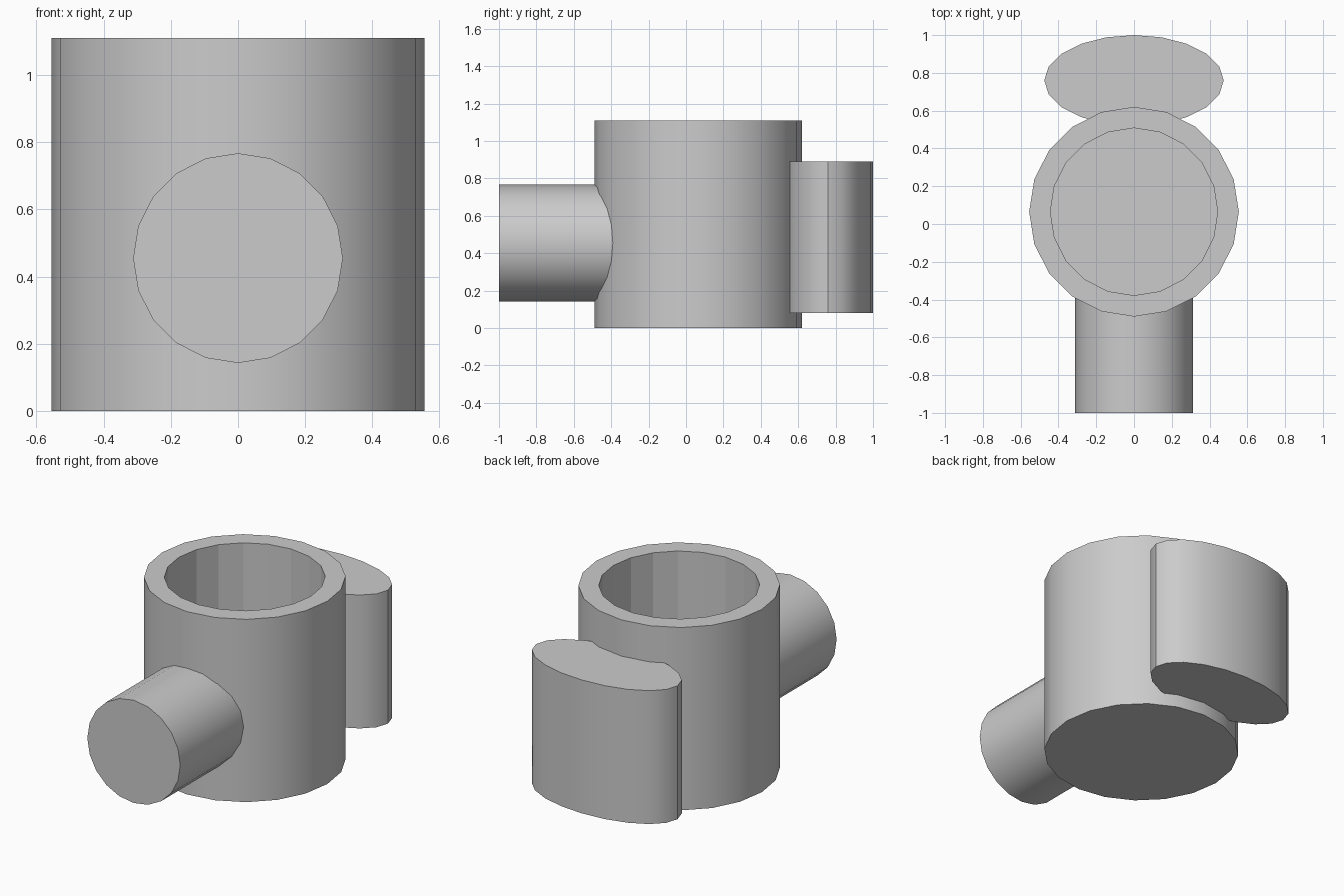
import bpy, bmesh
from math import sin, cos, pi, radians

if "Cube" in bpy.data.objects:
    bpy.data.objects.remove(bpy.data.objects["Cube"])

SIDES = 20


def ring(bm, rx, ry, z):
    """One 20-sided loop of vertices at height z."""
    return [bm.verts.new((rx * cos(2 * pi * i / SIDES),
                          ry * sin(2 * pi * i / SIDES), z)) for i in range(SIDES)]


def stack(name, profile, location, tilt=0.0):
    """Skin a stack of (rx, ry, z) loops and cap both ends."""
    bm = bmesh.new()
    loops = [ring(bm, *p) for p in profile]
    for a, b in zip(loops, loops[1:]):
        for i in range(SIDES):
            j = (i + 1) % SIDES
            bm.faces.new((a[i], a[j], b[j], b[i]))
    bm.faces.new(loops[0][::-1])
    bm.faces.new(loops[-1])
    bmesh.ops.recalc_face_normals(bm, faces=bm.faces)
    mesh = bpy.data.meshes.new(name)
    bm.to_mesh(mesh)
    bm.free()
    obj = bpy.data.objects.new(name, mesh)
    bpy.context.collection.objects.link(obj)
    obj.location = location
    obj.rotation_euler.x = tilt
    # soft side walls, crisp rims
    bpy.ops.object.select_all(action='DESELECT')
    obj.select_set(True)
    bpy.context.view_layer.objects.active = obj
    bpy.ops.object.shade_smooth_by_angle(angle=radians(30))
    return obj


# open cup with a thick wall and closed floor
R, r, H = 0.555, 0.443, 1.11
cup = stack("cup_body", [(R, R, 0), (R, R, H), (r, r, H), (r, r, 0.11)], (0, 0.065, 0))
# faceted inner wall
for face in cup.data.polygons:
    face.use_smooth = face.use_smooth and face.center.xy.length > 0.5

# round stub at the front, ending inside the cup wall
stack("front_stub", [(0.312, 0.312, 0), (0.312, 0.312, 0.616)],
      (0, -0.384, 0.455), radians(90))

# oval block at the back, sunk into the cup wall
stack("rear_oval_block", [(0.475, 0.24, 0), (0.475, 0.24, 0.81)], (0, 0.76, 0.08))
